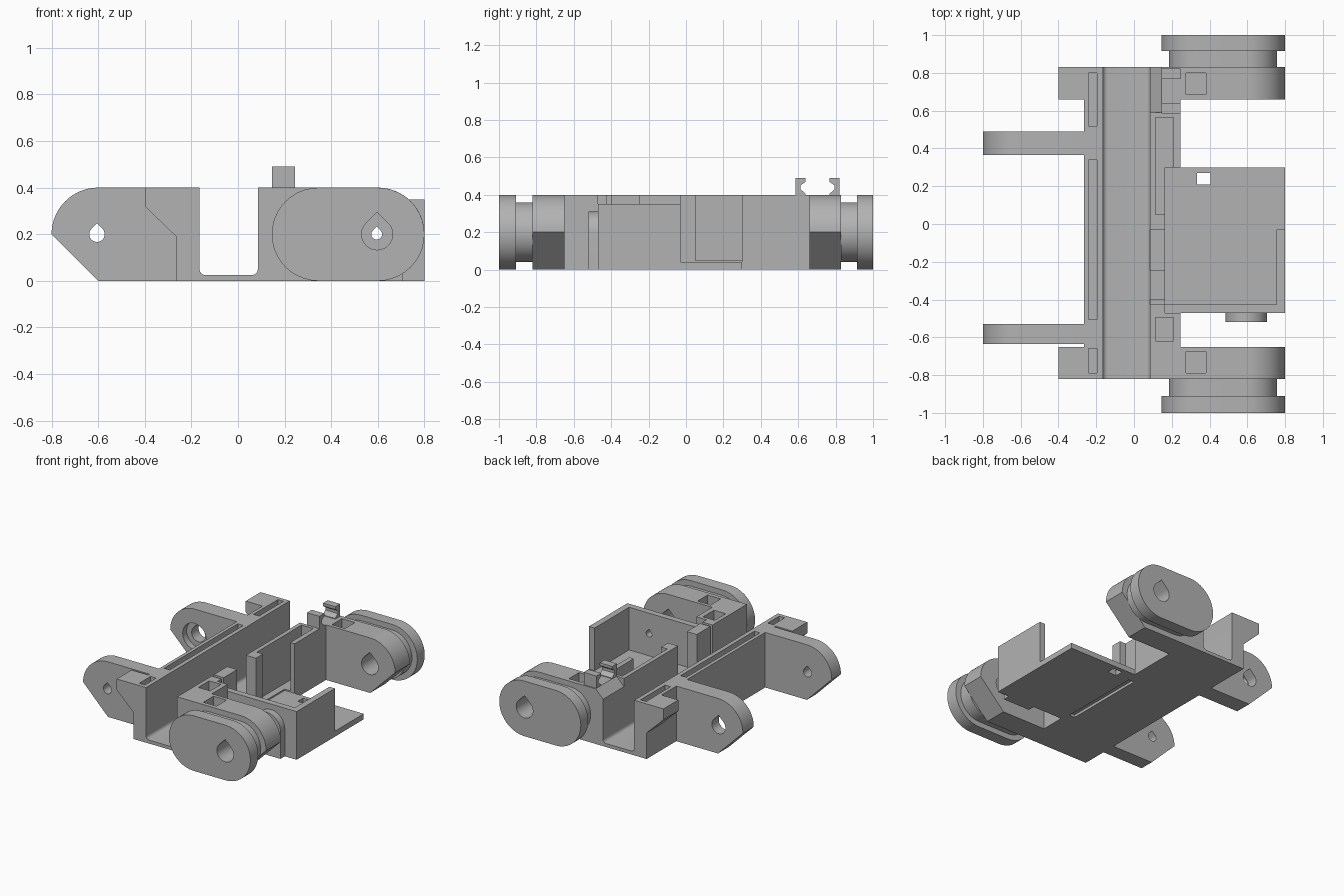
import bpy, bmesh, math
from mathutils import Vector

cube = bpy.data.objects.get("Cube")
if cube:
    bpy.data.objects.remove(cube, do_unlink=True)

grey = bpy.data.materials.new("plain grey")
grey.use_nodes = True
COLOUR = (0.45, 0.45, 0.45, 1)
grey.diffuse_color = COLOUR
grey.node_tree.nodes["Principled BSDF"].inputs["Base Color"].default_value = COLOUR


def arc(cx, cy, r, start, end, steps=20):
    angles = [math.radians(start + (end - start) * i / steps) for i in range(steps + 1)]
    return [(cx + r * math.cos(a), cy + r * math.sin(a)) for a in angles]


def prism(name, points, low, high, axis="y"):
    """Extrude an outline: (x, z) along y, or (y, z) along x."""
    place = (lambda p, t: Vector((p[0], t, p[1]))) if axis == "y" else (lambda p, t: Vector((t, p[0], p[1])))
    bm = bmesh.new()
    face = bm.faces.new([bm.verts.new(place(p, low)) for p in points])
    extruded = bmesh.ops.extrude_face_region(bm, geom=[face])["geom"]
    moved = [v for v in extruded if isinstance(v, bmesh.types.BMVert)]
    shift = Vector((0, high - low, 0)) if axis == "y" else Vector((high - low, 0, 0))
    bmesh.ops.translate(bm, verts=moved, vec=shift)
    bmesh.ops.recalc_face_normals(bm, faces=bm.faces)
    mesh = bpy.data.meshes.new(name)
    bm.to_mesh(mesh)
    bm.free()
    mesh.materials.append(grey)
    obj = bpy.data.objects.new(name, mesh)
    bpy.context.collection.objects.link(obj)
    return obj


def box(name, x, y, z):
    outline = [(x[0], z[0]), (x[1], z[0]), (x[1], z[1]), (x[0], z[1])]
    return prism(name, outline, y[0], y[1])


def cut(obj, *cutters):
    """Subtract the cutters and remove them."""
    for cutter in cutters:
        mod = obj.modifiers.new("cut", "BOOLEAN")
        mod.operation, mod.solver, mod.object = "DIFFERENCE", "EXACT", cutter
        cutter.hide_render = True
    graph = bpy.context.evaluated_depsgraph_get()
    mesh = bpy.data.meshes.new_from_object(obj.evaluated_get(graph))
    obj.modifiers.clear()
    obj.data = mesh
    for cutter in cutters:
        bpy.data.objects.remove(cutter, do_unlink=True)
    return obj


def drop_hole(x, r, low, high):
    """Round hole with a pointed top."""
    outline = arc(x, 0.2, r, 135, 405) + [(x, 0.2 + r * math.sqrt(2))]
    return prism("hole_cutter", outline, low, high)


def stadium(x0, x1, r):
    return arc(x1 - r, 0.2, r, -90, 90) + arc(x0 + r, 0.2, r, 90, 270)


TOP = 0.4
ENDS = (-0.82, 0.83)

# Channel with its slotted long wall
profile = [(-0.265, 0), (0.165, 0), (0.165, 0.05), (0.085, 0.05)]
profile += arc(0.06, 0.05, 0.025, 0, -90, 6) + arc(-0.14, 0.05, 0.025, -90, -180, 6)
profile += [(-0.165, TOP), (-0.265, TOP)]
cut(prism("channel", profile, *ENDS),
    *[box("slot_cutter", (-0.24, -0.195), y, (0.1, 0.5))
      for y in ((-0.79, -0.66), (-0.505, 0.34), (0.52, 0.8))])

# Inner wall beside the tray
cut(box("front_wall", (0.085, 0.245), (-0.82, -0.47), (0, TOP)),
    box("pocket_cutter", (0.115, 0.21), (-0.62, -0.495), (0.1, 0.5)))
box("front_wall_end", (0.085, 0.165), (-0.47, -0.425), (0, TOP))
box("middle_post", (0.085, 0.165), (-0.4, -0.245), (0.02, TOP))
box("thin_post", (0.085, 0.165), (-0.03, 0.05), (0.02, TOP))
box("thin_wall", (0.085, 0.115), (0.05, 0.3), (0.02, TOP))
cut(box("back_wall", (0.085, 0.245), (0.3, 0.59), (0, TOP)),
    box("pocket_cutter", (0.115, 0.21), (0.25, 0.565), (0.05, 0.5)))
prism("sloped_wall", [(0.085, 0), (0.245, 0), (0.245, TOP), (0.145, TOP), (0.085, 0.34)],
      0.59, 0.83)

# Snap clips, facing each other
hook = [(0.585, 0.39), (0.64, 0.39), (0.64, 0.405), (0.612, 0.43),
        (0.612, 0.45), (0.64, 0.47), (0.64, 0.49), (0.585, 0.49)]
prism("front_clip", hook, 0.145, 0.245, "x")
prism("back_clip", [(1.407 - y, z) for y, z in hook], 0.145, 0.245, "x")

# Tray: floor, walls and round boss
cut(box("tray_floor", (0.165, 0.8), (-0.47, 0.3), (0, 0.04)),
    box("window_cutter", (0.333, 0.405), (0.21, 0.27), (-0.1, 0.1)),
    box("groove_cutter", (0.185, 0.23), (-0.4, 0.22), (-0.1, 0.02)))
cut(box("tray_front_wall", (0.165, 0.8), (-0.47, -0.425), (0, 0.35)),
    drop_hole(0.595, 0.023, -0.6, -0.4))
box("tray_side_wall", (0.755, 0.8), (-0.47, -0.03), (0, 0.35))
cut(prism("tray_boss", arc(0.595, 0.2, 0.11, 0, 180) + [(0.485, 0), (0.705, 0)], -0.52, -0.47),
    drop_hole(0.595, 0.023, -0.6, -0.4))

# Arms with rounded top and chamfered bottom
arm = [(-0.265, 0), (-0.6, 0), (-0.8, 0.2)] + arc(-0.6, 0.2, 0.2, 180, 90)[1:] + [(-0.265, TOP)]
cut(prism("front_arm", arm, -0.635, -0.53), drop_hole(-0.605, 0.033, -0.7, -0.5))
cut(prism("back_arm", arm, 0.365, 0.49),
    drop_hole(-0.605, 0.055, 0.3, 0.6),
    prism("recess_cutter", arc(-0.605, 0.2, 0.095, 0, 351, 39), 0.3, 0.41))

# Per end: stepped corner, bracket, neck and end cap
bracket = [(0.245, 0), (0.6, 0), (0.8, 0.2)] + arc(0.6, 0.2, 0.2, 0, 90)[1:] + [(0.245, TOP)]
corner = [(-0.265, 0.19), (-0.4, 0.32), (-0.4, TOP), (-0.265, TOP)]
for side, inner, outer, neck, tip in (("front", -0.65, -0.82, -0.91, -1),
                                      ("back", 0.66, 0.83, 0.915, 1)):
    prism(side + "_corner", corner, inner, outer)
    pocket_y = sorted((inner + math.copysign(0.025, inner), outer - math.copysign(0.03, outer)))
    cut(prism(side + "_bracket", bracket, inner, outer),
        box("pocket_cutter", (0.275, 0.38), pocket_y, (0.2, 0.5)),
        drop_hole(0.597, 0.067, inner * 0.9, tip * 1.1))
    cut(prism(side + "_neck", stadium(0.185, 0.757, 0.16), outer, neck),
        drop_hole(0.597, 0.067, inner * 0.9, tip * 1.1))
    cut(prism(side + "_end_cap", stadium(0.145, 0.8, 0.2), neck, tip),
        drop_hole(0.597, 0.067, inner * 0.9, tip * 1.1))

# Smooth the rounded surfaces, keep edges sharp
bpy.ops.object.select_all(action="DESELECT")
for obj in bpy.context.collection.objects:
    if obj.type == "MESH" and grey.name in obj.data.materials:
        obj.select_set(True)
        bpy.context.view_layer.objects.active = obj
bpy.ops.object.shade_smooth_by_angle(angle=math.radians(25))
